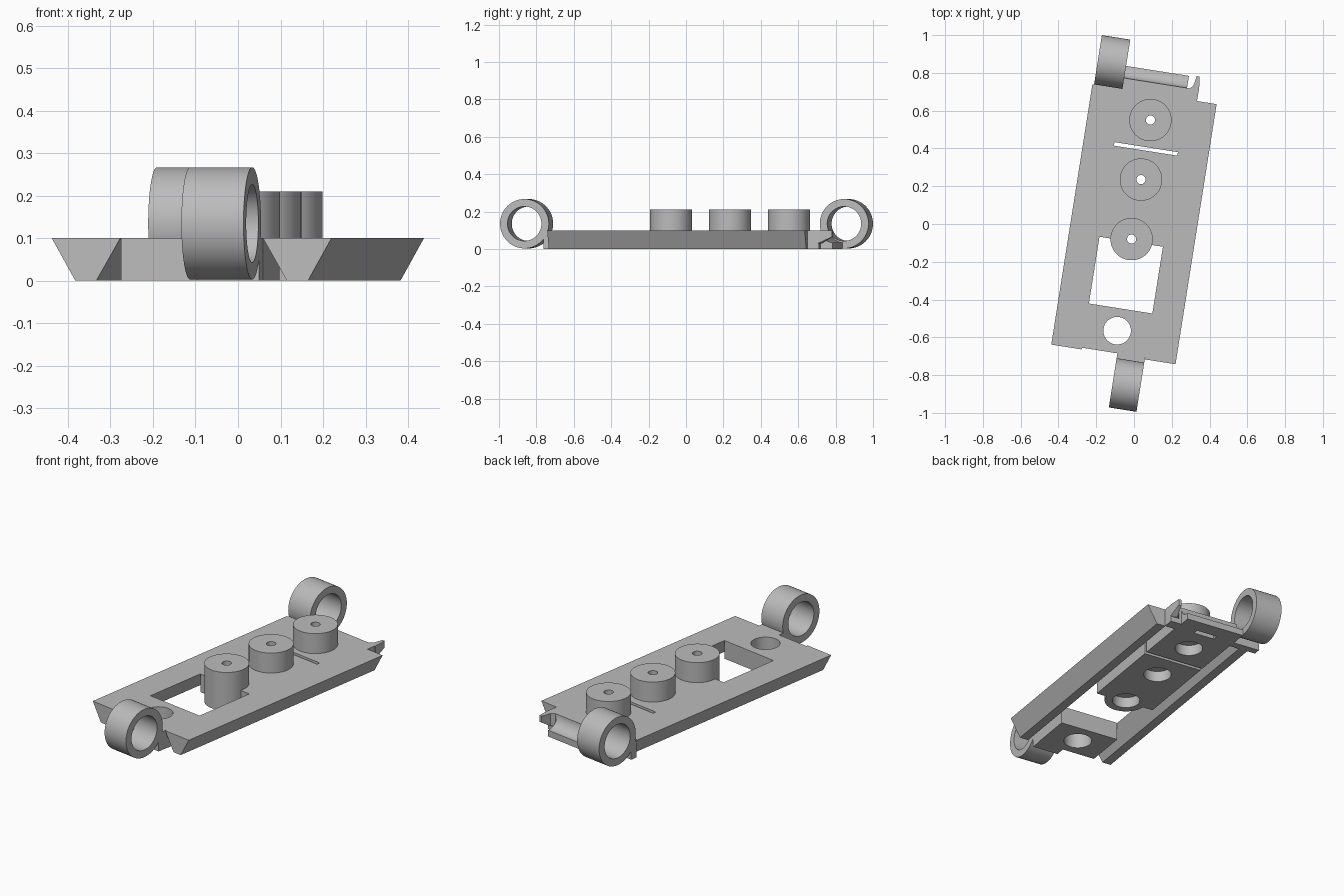
import bpy, bmesh, math
from mathutils import Matrix

if "Cube" in bpy.data.objects:
    bpy.data.objects.remove(bpy.data.objects["Cube"])

TILT = Matrix.Rotation(math.radians(-8.98), 4, 'Z')   # whole part sits turned on the ground

grey = bpy.data.materials.new("plain_grey")
grey.diffuse_color = (0.5, 0.5, 0.5, 1)
grey.use_nodes = True
grey.node_tree.nodes["Principled BSDF"].inputs["Base Color"].default_value = grey.diffuse_color


def finish(name, bm):
    bmesh.ops.recalc_face_normals(bm, faces=bm.faces[:])
    me = bpy.data.meshes.new(name)
    bm.to_mesh(me)
    bm.free()
    me.materials.append(grey)
    ob = bpy.data.objects.new(name, me)
    bpy.context.collection.objects.link(ob)
    ob.matrix_world = TILT
    return ob


def prism(name, outline, vec, at):
    """Extrude a flat outline; `at` maps each 2D point to 3D."""
    bm = bmesh.new()
    face = bm.faces.new([bm.verts.new(at(*p)) for p in outline])
    ext = bmesh.ops.extrude_face_region(bm, geom=[face])
    verts = [g for g in ext['geom'] if isinstance(g, bmesh.types.BMVert)]
    bmesh.ops.translate(bm, verts=verts, vec=vec)
    return finish(name, bm)


def box(name, x0, x1, y0, y1, z0, z1):
    return prism(name, [(x0, y0), (x1, y0), (x1, y1), (x0, y1)],
                 (0, 0, z1 - z0), lambda x, y: (x, y, z0))


def circle(cx, cy, r, n=64):
    return [(cx + r * math.cos(2 * math.pi * i / n), cy + r * math.sin(2 * math.pi * i / n))
            for i in range(n)]


def rod(name, x, y, r, z0, z1):
    return prism(name, circle(x, y, r), (0, 0, z1 - z0), lambda a, b: (a, b, z0))


def cross_rod(name, x0, x1, y, z, r):
    return prism(name, circle(y, z, r), (x1 - x0, 0, 0), lambda a, b: (x0, a, b))


def cut(ob, *cutters):
    for c in cutters:
        c.hide_render = True
        c.hide_viewport = True
        m = ob.modifiers.new("cut", 'BOOLEAN')
        m.operation = 'DIFFERENCE'
        m.solver = 'EXACT'
        m.object = c
    # bake the cuts, so that shading can be set on the result
    bpy.context.view_layer.update()
    dg = bpy.context.evaluated_depsgraph_get()
    me = bpy.data.meshes.new_from_object(ob.evaluated_get(dg))
    ob.modifiers.clear()
    ob.data = me


# Side rails: narrow at the bottom, sloped on both sides
for side, label in ((-1, "left"), (1, "right")):
    prism(label + "_rail", [(side * .333, .1), (side * .17, .1), (side * .227, 0), (side * .277, 0)],
          (0, 1.394, 0), lambda x, z: (x, -.699, z))

# Front block with round hole
front_block = box("front_block", -.17, .17, -.69, -.453, 0, .1)
cut(front_block, rod("front_hole_cutter", 0, -.572, .073, -.1, .3))

# Middle and rear plates, separated by a thin slot
middle_plate = box("middle_plate", -.17, .17, -.095, .393, 0, .1)
rear_plate = box("rear_plate", -.17, .17, .412, .70, 0, .1)

# Three bosses with a through hole and a wider pocket underneath
bosses = []
for i, (y, plate) in enumerate(((-.081, middle_plate), (.238, middle_plate), (.557, rear_plate))):
    boss = rod(f"boss_{i + 1}", 0, y, .112, 0, .21)
    hole = rod(f"boss_hole_cutter_{i + 1}", 0, y, .024, -.1, .4)
    pocket = rod(f"boss_pocket_cutter_{i + 1}", 0, y, .072, -.1, .06)
    cut(boss, pocket, hole)
    cut(plate, pocket, hole)
    bosses.append(boss)

# Rear step with a hollowed ledge, and a small pocket below
rear_step = box("rear_step", -.172, .228, .695, .755, 0, .1)
cut(rear_step, box("latch_pocket_cutter", -.06, .06, .71, .74, -.1, .03))
arc = [(.82 - .065 * math.cos(t), .1 - .065 * math.sin(t))
       for t in (math.pi / 2 * i / 10 for i in range(11))]
ledge = prism("rear_ledge", arc + [(.82, 0), (.755, 0)], (.337, 0, 0),
              lambda y, z: (-.172, y, z))

# Pointed catch at the rear corner, its underside sloping up to the tip
bm = bmesh.new()
plan = [(.172, .75), (.196, .77), (.206, .825), (.222, .825), (.23, .75)]
top = [bm.verts.new((x, y, .1)) for x, y in plan]
low = [bm.verts.new((x, y, .03 if y < .8 else .065)) for x, y in plan]
bm.faces.new(top)
bmesh.ops.triangulate(bm, faces=[bm.faces.new(low[::-1])])
for i in range(5):
    j = (i + 1) % 5
    bm.faces.new((top[i], low[i], low[j], top[j]))
finish("rear_catch", bm)

# Hinge barrels and the webs that join them to the body
barrels = []
for label, x0, x1, y, w0, w1 in (("front", .02, .168, -.848, -.745, -.69),
                                 ("rear", -.324, -.172, .829, .69, .73)):
    barrel = cross_rod(label + "_barrel", x0, x1, y, .135, .132)
    cut(barrel, cross_rod(label + "_bore_cutter", x0 - .1, x1 + .1, y, .135, .092))
    barrels.append(barrel)
    box(label + "_barrel_web", x0, x1, w0, w1, 0, .1)

# Smooth round surfaces, keep sharp rims
bpy.ops.object.select_all(action='DESELECT')
for ob in bosses + barrels + [front_block, middle_plate, rear_plate, ledge]:
    ob.select_set(True)
    bpy.context.view_layer.objects.active = ob
bpy.ops.object.shade_smooth_by_angle(angle=math.radians(30))
